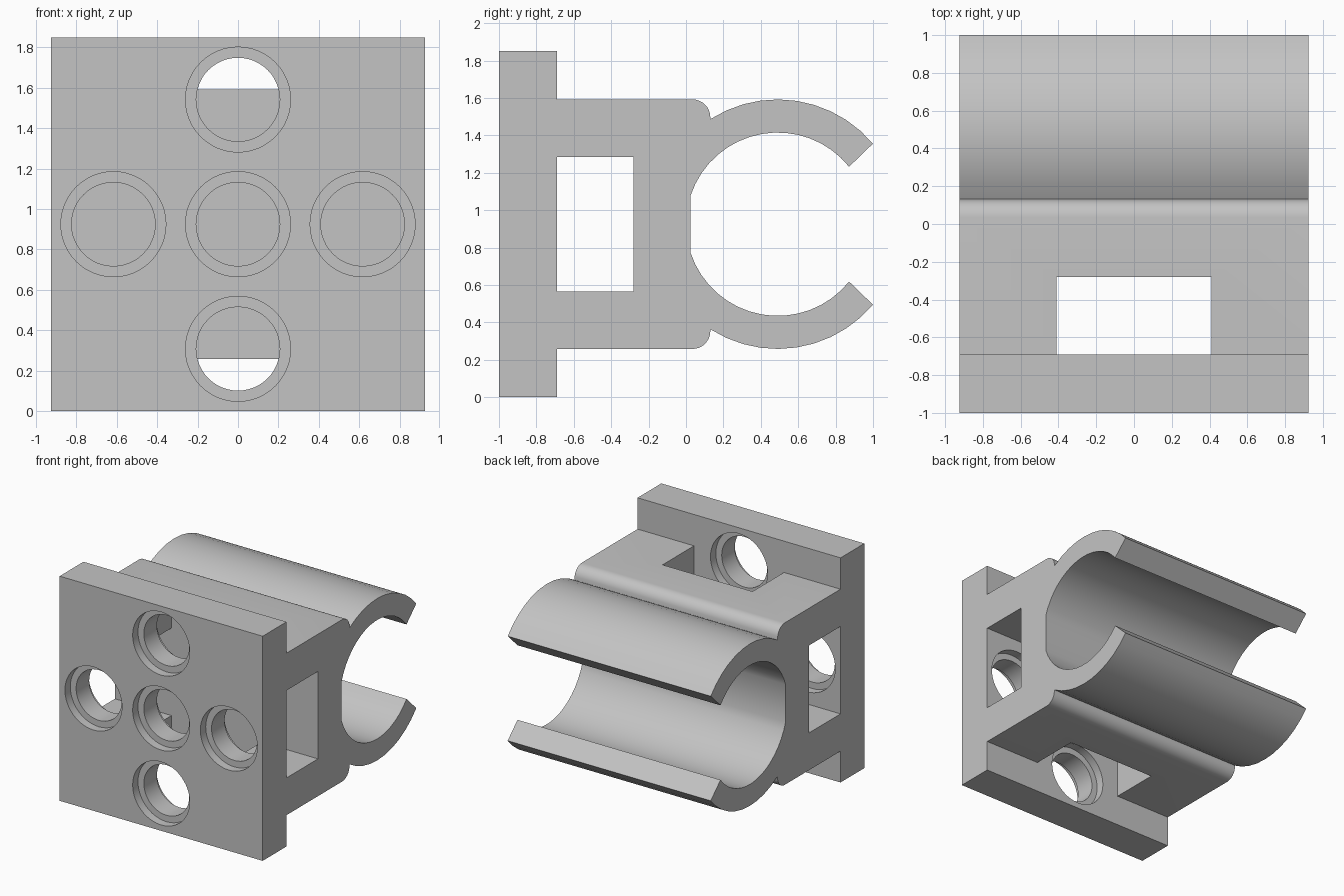
import bpy, bmesh, math
from mathutils import Matrix

old = bpy.data.objects.get("Cube")
if old:
    bpy.data.objects.remove(old)

HALF = 0.925       # half width, and height of the axis of symmetry
PLATE_BACK = -0.69
POCKET_BACK = -0.28
RING_Y, R_OUT, R_IN = 0.49, 0.667, 0.49

grey = bpy.data.materials.new("light grey")
grey.use_nodes = True
COLOUR = (0.55, 0.55, 0.55, 1)
grey.diffuse_color = COLOUR
grey.node_tree.nodes["Principled BSDF"].inputs["Base Color"].default_value = COLOUR


def make_object(name, bm):
    bmesh.ops.recalc_face_normals(bm, faces=bm.faces)
    mesh = bpy.data.meshes.new(name)
    bm.to_mesh(mesh)
    bm.free()
    mesh.materials.append(grey)
    obj = bpy.data.objects.new(name, mesh)
    bpy.context.collection.objects.link(obj)
    return obj


def arc(cy, cz, r, start, end, steps):
    angles = [math.radians(start + (end - start) * i / steps) for i in range(steps + 1)]
    return [(cy + r * math.cos(a), cz + r * math.sin(a)) for a in angles]


def box_cutter(name, x, y0, y1, z):
    bm = bmesh.new()
    size = Matrix.Diagonal((2 * x, y1 - y0, 2 * z, 1))
    bmesh.ops.create_cube(bm, matrix=Matrix.Translation((0, (y0 + y1) / 2, HALF)) @ size)
    return make_object(name, bm)


def hole_cutter(name, x, z):
    # stepped pin hole: wide recess at both faces, narrow bore between
    bm = bmesh.new()
    outline = [(0, -1.1), (0.26, -1.1), (0.26, -0.93), (0.207, -0.93),
               (0.207, -0.76), (0.26, -0.76), (0.26, -0.6), (0, -0.6)]
    verts = [bm.verts.new((x + r, y, z)) for r, y in outline]
    edges = [bm.edges.new(pair) for pair in zip(verts, verts[1:])]
    bmesh.ops.spin(bm, geom=verts + edges, cent=(x, 0, z), axis=(0, 1, 0),
                   angle=math.tau, steps=48)
    bmesh.ops.remove_doubles(bm, verts=bm.verts, dist=0.0001)
    return make_object(name, bm)


# Upper half of the side profile, heights measured from the axis of symmetry
flat = 180 - math.degrees(math.acos((RING_Y - 0.025) / R_IN))
upper = [(-1, HALF), (PLATE_BACK, HALF), (PLATE_BACK, R_OUT)]
upper += arc(0.035, 0.572, 0.095, 90, 0, 8)                # rounded shoulder
upper += arc(RING_Y, 0, R_OUT, 122.5, 40.2, 10)            # outside of the clip
upper += arc(RING_Y, 0, R_IN, 38.8, flat, 16)              # inside of the clip
profile = upper + [(y, -z) for y, z in reversed(upper)]

# Whole bracket as one extruded solid
bm = bmesh.new()
face = bm.faces.new([bm.verts.new((-HALF, y, HALF + z)) for y, z in profile])
side = bmesh.ops.extrude_face_region(bm, geom=[face])
bmesh.ops.translate(bm, vec=(2 * HALF, 0, 0),
                    verts=[v for v in side["geom"] if isinstance(v, bmesh.types.BMVert)])
bracket = make_object("clip_bracket", bm)

# Crossing pockets behind the plate, and five pin holes through it
cutters = [box_cutter("side_pocket", 1.2, PLATE_BACK, POCKET_BACK, 0.36),
           box_cutter("vertical_pocket", 0.41, PLATE_BACK, POCKET_BACK, 1.2)]
PITCH = 0.617
for dx, dz in [(0, 0), (1, 0), (-1, 0), (0, 1), (0, -1)]:
    cutters.append(hole_cutter("pin_hole", dx * PITCH, HALF + dz * PITCH))

bpy.context.view_layer.objects.active = bracket
for cutter in cutters:
    cutter.hide_render = True
    mod = bracket.modifiers.new("cut", 'BOOLEAN')
    mod.operation, mod.solver, mod.object = 'DIFFERENCE', 'EXACT', cutter
    bpy.ops.object.modifier_apply(modifier=mod.name)
    bpy.data.objects.remove(cutter)

bpy.ops.object.select_all(action='DESELECT')
bracket.select_set(True)
bpy.ops.object.shade_smooth_by_angle(angle=math.radians(30))
